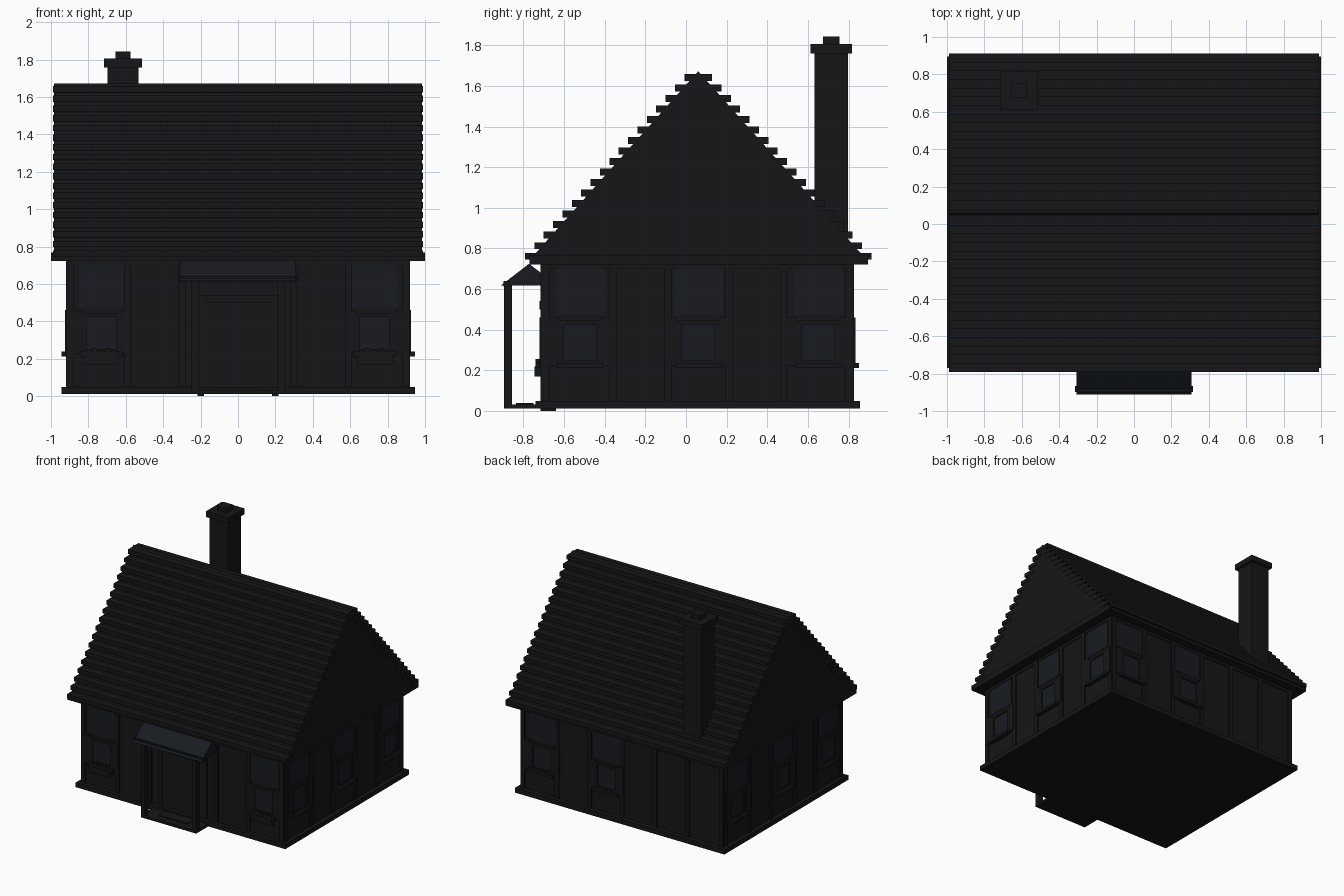
import bpy, bmesh

if "Cube" in bpy.data.objects:
    bpy.data.objects.remove(bpy.data.objects["Cube"])

def material(name, c):
    m = bpy.data.materials.new(name)
    m.diffuse_color = (*c, 1)
    m.use_nodes = True
    m.node_tree.nodes["Principled BSDF"].inputs["Base Color"].default_value = m.diffuse_color
    return m

DARK = material("charcoal", (0.008, 0.008, 0.009))
BLUE = material("dark_blue", (0.009, 0.011, 0.015))

def finish(name, bm, mat):
    bmesh.ops.recalc_face_normals(bm, faces=bm.faces)
    me = bpy.data.meshes.new(name)
    bm.to_mesh(me)
    bm.free()
    me.materials.append(mat)
    ob = bpy.data.objects.new(name, me)
    bpy.context.collection.objects.link(ob)
    return ob

def add_box(bm, x0, x1, y0, y1, z0, z1):
    vs = bmesh.ops.create_cube(bm, size=1)["verts"]
    for v in vs:
        v.co.x = x1 if v.co.x > 0 else x0
        v.co.y = y1 if v.co.y > 0 else y0
        v.co.z = z1 if v.co.z > 0 else z0

def boxes(name, items, mat=DARK):
    bm = bmesh.new()
    for b in items:
        add_box(bm, *b)
    return finish(name, bm, mat)

def prism(name, profile, hx, mat=DARK):
    # extrude a (y, z) outline along x
    bm = bmesh.new()
    f = bm.faces.new([bm.verts.new((-hx, y, z)) for y, z in profile])
    r = bmesh.ops.extrude_face_region(bm, geom=[f])
    for v in r["geom"]:
        if isinstance(v, bmesh.types.BMVert):
            v.co.x = hx
    return finish(name, bm, mat)

WX, YF, YB, CY = 0.91, -0.705, 0.817, 0.06

def on_wall(side, u0, u1, z0, z1, d0, d1):
    # box on a wall: u along the wall, d outward from its surface
    return {"front": (u0, u1, YF - d1, YF - d0, z0, z1),
            "back": (u0, u1, YB + d0, YB + d1, z0, z1),
            "right": (WX + d0, WX + d1, u0, u1, z0, z1),
            "left": (-WX - d1, -WX - d0, u0, u1, z0, z1)}[side]

# walls, plinth, eaves plate
boxes("walls", [(-WX, WX, YF, YB, 0.03, 0.74)])
boxes("plinth", [(-0.945, 0.945, -0.74, 0.855, 0.012, 0.05)])
boxes("eaves_plate", [(-1, 1, -0.77, 0.895, 0.722, 0.767)])

# timber frame
studs = {"front": [-0.895, -0.59, -0.3, 0.3, 0.59, 0.895],
         "back": [-0.895, -0.59, -0.295, 0, 0.295, 0.59, 0.895],
         "right": [-0.69, -0.36, -0.09, 0.21, 0.48, 0.80]}
studs["left"] = studs["right"]
frame = []
for side, us in studs.items():
    for u in us:
        frame.append(on_wall(side, u - 0.018, u + 0.018, 0.05, 0.722, -0.01, 0.01))
    frame.append(on_wall(side, us[0], us[-1], 0.70, 0.722, -0.01, 0.008))
boxes("timber_frame", frame)

# windows
wins = {"front": [-0.73, 0.73], "back": [0.72, 0.14],
        "right": [-0.52, 0.06, 0.65], "left": [-0.52, 0.06, 0.65]}
for side, us in wins.items():
    for u in us:
        P = lambda a, b, *r: on_wall(side, u + a, u + b, *r)
        parts = [P(-0.105, -0.08, 0.235, 0.445, 0, 0.014), P(0.08, 0.105, 0.235, 0.445, 0, 0.014),
                 P(-0.105, 0.105, 0.425, 0.445, 0, 0.014), P(-0.105, 0.105, 0.235, 0.25, 0, 0.014)]
        boxes("window_frame", parts)
        boxes("window_pane", [P(-0.08, 0.08, 0.25, 0.425, 0, 0.004)], BLUE)
        boxes("shutters", [P(s * 0.13 - 0.026, s * 0.13 + 0.026, 0.225, 0.46, 0, 0.016) for s in (-1, 1)])
        boxes("window_sill", [P(-0.115, 0.115, 0.212, 0.238, 0, 0.035)])
        boxes("upper_panel", [P(-0.12, 0.12, 0.475, 0.70, 0, 0.003)], BLUE)
        if side == "front":
            boxes("flower_box", [P(-0.095, 0.095, 0.17, 0.22, 0, 0.04)])
            boxes("flowers", [P(k * 0.036 - 0.013, k * 0.036 + 0.013, 0.21, 0.245 + 0.012 * (k % 2), 0.008, 0.036)
                              for k in range(-2, 3)])

# roof body with stepped shingle courses on both slopes
prism("roof_body", [(-0.75, 0.765), (0.87, 0.765), (CY, 1.672)], 0.985)
courses = []
for i in range(18):
    t, z = 0.852 - i * 0.0461, 0.779 - 0.034 + i * 0.0517
    for s in (-1, 1):
        a, b = sorted((CY + s * t, CY + s * (t - 0.1)))
        courses.append((-0.988, 0.988, a, b, z, z + 0.034))
boxes("shingle_courses", courses)

# chimney
def block(name, h, z0, z1):
    boxes(name, [(-0.615 - h, -0.615 + h, 0.714 - h, 0.714 + h, z0, z1)])
block("chimney_stack", 0.083, 0.78, 1.77)
block("chimney_cap", 0.102, 1.758, 1.805)
block("chimney_pot", 0.041, 1.80, 1.843)

# door
boxes("door", [on_wall("front", -0.185, 0.185, 0.04, 0.5, 0, 0.006)])
boxes("door_frame", [on_wall("front", s * 0.2 - 0.017, s * 0.2 + 0.017, 0, 0.54, -0.065, 0.01) for s in (-1, 1)]
      + [on_wall("front", -0.217, 0.217, 0.50, 0.542, -0.065, 0.015)])
boxes("door_handle", [on_wall("front", 0.1, 0.135, 0.225, 0.26, 0, 0.014)])

# porch
boxes("porch_step", [(-0.25, 0.25, -0.895, -0.70, 0.012, 0.032)])
boxes("door_mat", [(-0.13, 0.13, -0.835, -0.75, 0.03, 0.041)])
boxes("porch_posts", [(s * 0.23 - 0.02, s * 0.23 + 0.02, -0.895, -0.855, 0.03, 0.625) for s in (-1, 1)])
prism("porch_roof", [(-0.912, 0.617), (-0.632, 0.617), (-0.772, 0.725)], 0.307, BLUE)
boxes("porch_beam", [(-0.315, 0.315, -0.897, -0.865, 0.612, 0.64)])
